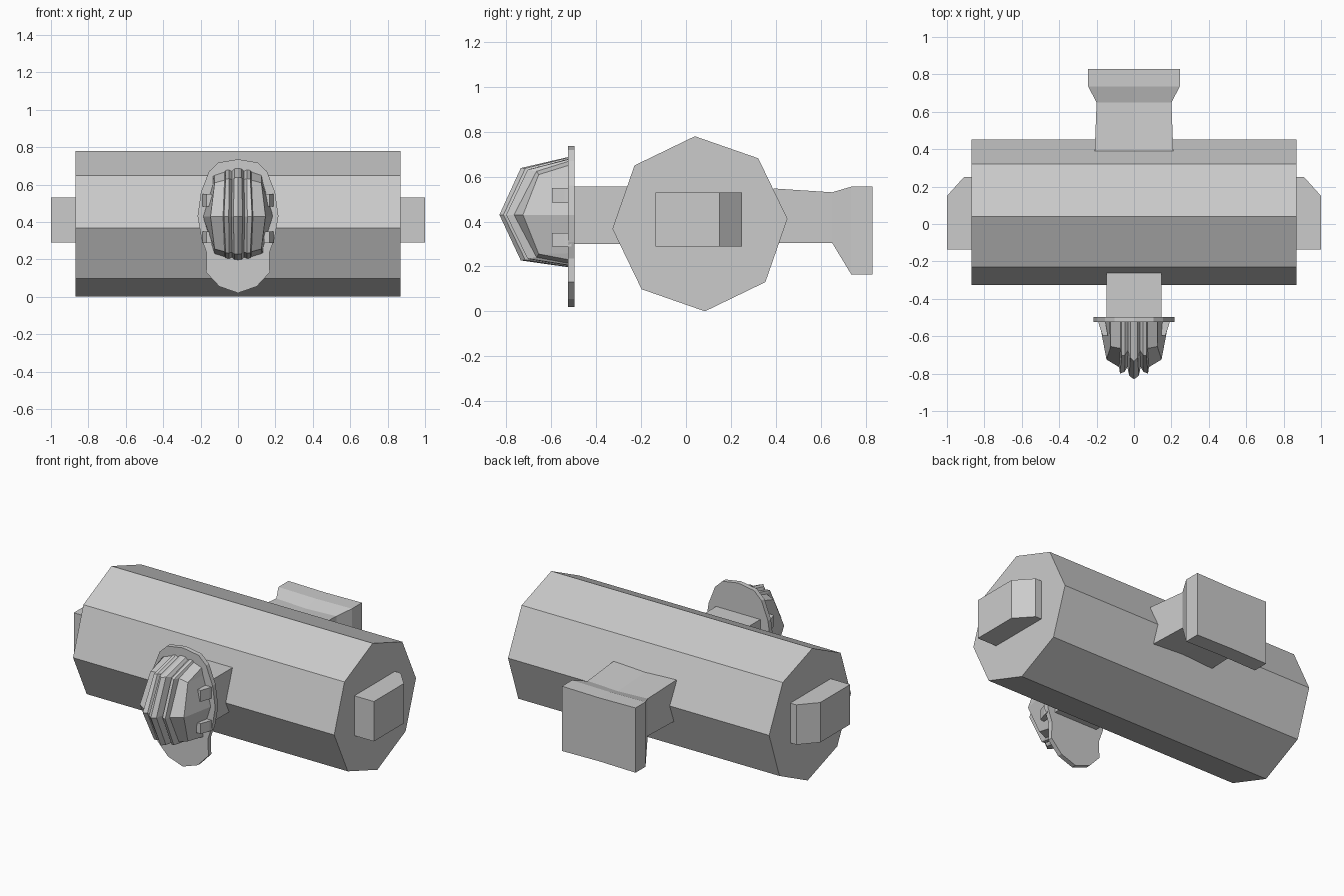
import bpy, bmesh, math

if "Cube" in bpy.data.objects:
    bpy.data.objects.remove(bpy.data.objects["Cube"])


def make(name, verts, faces):
    mesh = bpy.data.meshes.new(name)
    mesh.from_pydata(verts, [], faces)
    bm = bmesh.new()
    bm.from_mesh(mesh)
    bmesh.ops.remove_doubles(bm, verts=bm.verts, dist=1e-5)
    bmesh.ops.recalc_face_normals(bm, faces=bm.faces)
    bm.to_mesh(mesh)
    bm.free()
    obj = bpy.data.objects.new(name, mesh)
    bpy.context.collection.objects.link(obj)
    return obj


def loft(name, rings):
    """Skin a list of equal-length closed rings and cap both ends."""
    n = len(rings[0])
    verts = [p for r in rings for p in r]
    faces = [(k*n + i, k*n + (i+1) % n, (k+1)*n + (i+1) % n, (k+1)*n + i)
             for k in range(len(rings) - 1) for i in range(n)]
    faces += [tuple(range(n)), tuple(range((len(rings)-1)*n, len(rings)*n))]
    return make(name, verts, faces)


def prism_z(name, outline, z0, z1, side=1):
    return loft(name, [[(side*x, y, z) for x, y in outline] for z in (z0, z1)])


# Octagonal drum lying along x, slightly rolled
octagon = [(0.062 + 0.39*math.cos(math.radians(3.3 + 45*i)),
            0.39 + 0.39*math.sin(math.radians(3.3 + 45*i))) for i in range(8)]
loft("drum_body", [[(x, y, z) for y, z in octagon] for x in (-0.87, 0.87)])

# Chamfered end pegs and the small clips on the mask sides
peg = [(0.85, -0.135), (1.0, -0.135), (1.0, 0.15), (0.91, 0.25), (0.85, 0.25)]
clip = [(0.155, -0.51), (0.192, -0.51), (0.187, -0.54), (0.168, -0.595), (0.14, -0.595)]
for side, label in ((1, "right"), (-1, "left")):
    prism_z("end_peg_" + label, peg, 0.29, 0.53, side)
    prism_z("upper_clip_" + label, clip, 0.482, 0.55, side)
    prism_z("lower_clip_" + label, clip, 0.288, 0.35, side)

# Rear handle: y, half width, bottom z, top z, depth of centre crease
handle = [(0.39, 0.21, 0.305, 0.547, 0.01), (0.65, 0.20, 0.305, 0.53, 0.008),
          (0.735, 0.245, 0.165, 0.555, 0.004), (0.83, 0.245, 0.165, 0.555, 0.004)]
loft("rear_handle", [[(-w, y, b), (0, y, b + d), (w, y, b),
                      (w, y, t), (0, y, t - d), (-w, y, t)]
                     for y, w, b, t, d in handle])

# Front neck block
prism_z("front_neck", [(-0.147, -0.505), (0.147, -0.505), (0.147, -0.255),
                       (-0.147, -0.255)], 0.30, 0.555)

# Mask backing plate
half = [(0.0, 0.735), (0.105, 0.718), (0.155, 0.67), (0.198, 0.56), (0.216, 0.43),
        (0.195, 0.31), (0.168, 0.235), (0.17, 0.13), (0.10, 0.055), (0.0, 0.02)]
outline = half + [(-x, z) for x, z in half[-2:0:-1]]
loft("mask_plate", [[(x, y, z) for x, z in outline] for y in (-0.525, -0.497)])

# Ridged mask: columns of x at ends, x at middle, tip y, shoulder y, height scale
columns = [(0.0, 0.0, -0.83, -0.735, 1.0), (0.02, 0.025, -0.812, -0.715, 0.99),
           (0.032, 0.036, -0.765, -0.675, 0.94), (0.047, 0.05, -0.79, -0.70, 0.97),
           (0.066, 0.075, -0.80, -0.705, 0.96), (0.072, 0.08, -0.765, -0.665, 0.93),
           (0.125, 0.147, -0.725, -0.655, 0.86), (0.135, 0.188, -0.51, -0.51, 0.84)]
columns = [(-a, -b, *rest) for a, b, *rest in columns[:0:-1]] + columns
grid = []
for end, mid, tip, shoulder, s in columns:
    grid += [(end, -0.51, 0.43 + 0.26*s), (end, shoulder, 0.43 + 0.208*s),
             (mid, tip, 0.43), (end, shoulder, 0.43 - 0.203*s),
             (end, -0.51, 0.43 - 0.235*s)]
quads = [(c*5 + r, c*5 + r + 1, c*5 + r + 6, c*5 + r + 5)
         for c in range(len(columns) - 1) for r in range(4)]
mask = make("ridged_mask", grid, quads)
# Face the open shell forwards
if sum(p.normal.y * p.area for p in mask.data.polygons) > 0:
    mask.data.flip_normals()
